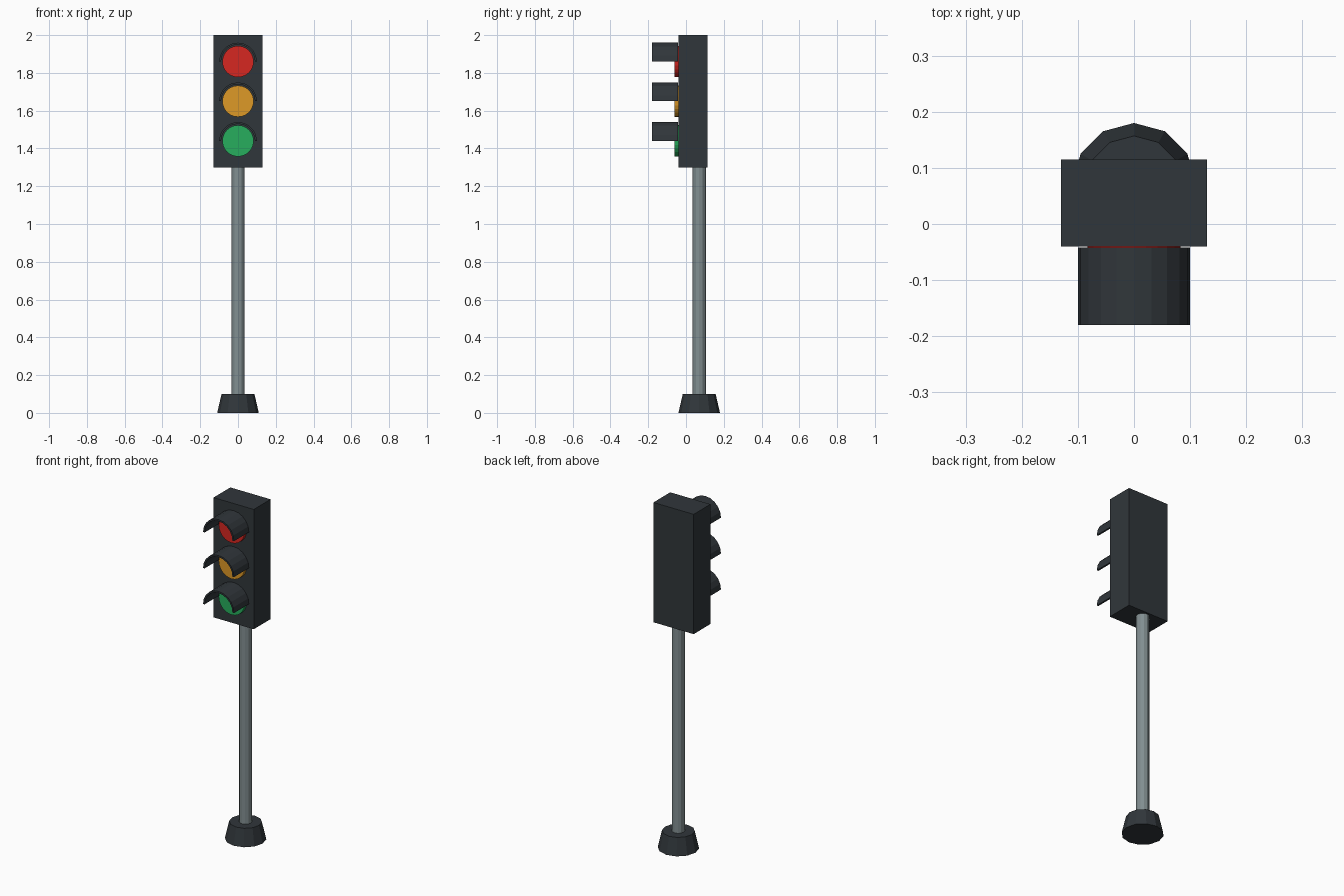
import bpy, bmesh
from math import pi, cos, sin

if "Cube" in bpy.data.objects:
    bpy.data.objects.remove(bpy.data.objects["Cube"])


def material(name, rgb):
    m = bpy.data.materials.new(name)
    m.diffuse_color = (*rgb, 1)
    m.use_nodes = True
    m.node_tree.nodes["Principled BSDF"].inputs["Base Color"].default_value = m.diffuse_color
    return m


DARK = material("dark_casing", (0.03, 0.037, 0.043))
STEEL = material("steel", (0.22, 0.27, 0.28))
POLE_Y = 0.07


def finish(name, mat):
    ob = bpy.context.object
    ob.name = name
    ob.data.materials.append(mat)
    return ob


def visor(name, z, r=0.10, inner=0.09, y0=-0.18, y1=-0.042, n=10):
    # half-tube hood: arch profile extruded along y
    angles = [pi * i / n for i in range(n + 1)]
    profile = [(r * cos(a), r * sin(a)) for a in angles]
    profile += [(inner * cos(a), inner * sin(a)) for a in reversed(angles)]
    bm = bmesh.new()
    rings = [[bm.verts.new((x, y, z + h)) for x, h in profile] for y in (y0, y1)]
    m = len(profile)
    for i in range(m):
        j = (i + 1) % m
        bm.faces.new((rings[0][i], rings[0][j], rings[1][j], rings[1][i]))
    for ring in rings:
        for i in range(n):
            bm.faces.new((ring[i], ring[i + 1], ring[m - 2 - i], ring[m - 1 - i]))
    bmesh.ops.recalc_face_normals(bm, faces=bm.faces)
    mesh = bpy.data.meshes.new(name)
    bm.to_mesh(mesh)
    bm.free()
    mesh.materials.append(DARK)
    bpy.context.collection.objects.link(bpy.data.objects.new(name, mesh))


# tapered foot
bpy.ops.mesh.primitive_cone_add(vertices=12, radius1=0.11, radius2=0.087, depth=0.10,
                                location=(0, POLE_Y, 0.05))
finish("base", DARK)

# pole
bpy.ops.mesh.primitive_cylinder_add(vertices=12, radius=0.035, depth=1.20,
                                    location=(0, POLE_Y, 0.70))
finish("pole", STEEL)

# signal housing
bpy.ops.mesh.primitive_cube_add(size=1, location=(0, 0.0375, 1.65))
bpy.context.object.scale = (0.26, 0.155, 0.70)
finish("housing", DARK)

# lamps with their hoods
LAMPS = [("red", 1.86, (0.67, 0.02, 0.015)),
         ("amber", 1.65, (0.73, 0.32, 0.02)),
         ("green", 1.44, (0.02, 0.42, 0.11))]
for label, z, rgb in LAMPS:
    bpy.ops.mesh.primitive_cylinder_add(vertices=24, radius=0.083, depth=0.022,
                                        location=(0, -0.049, z), rotation=(pi / 2, 0, 0))
    finish(label + "_lamp", material(label + "_glass", rgb))
    visor(label + "_visor", z)
